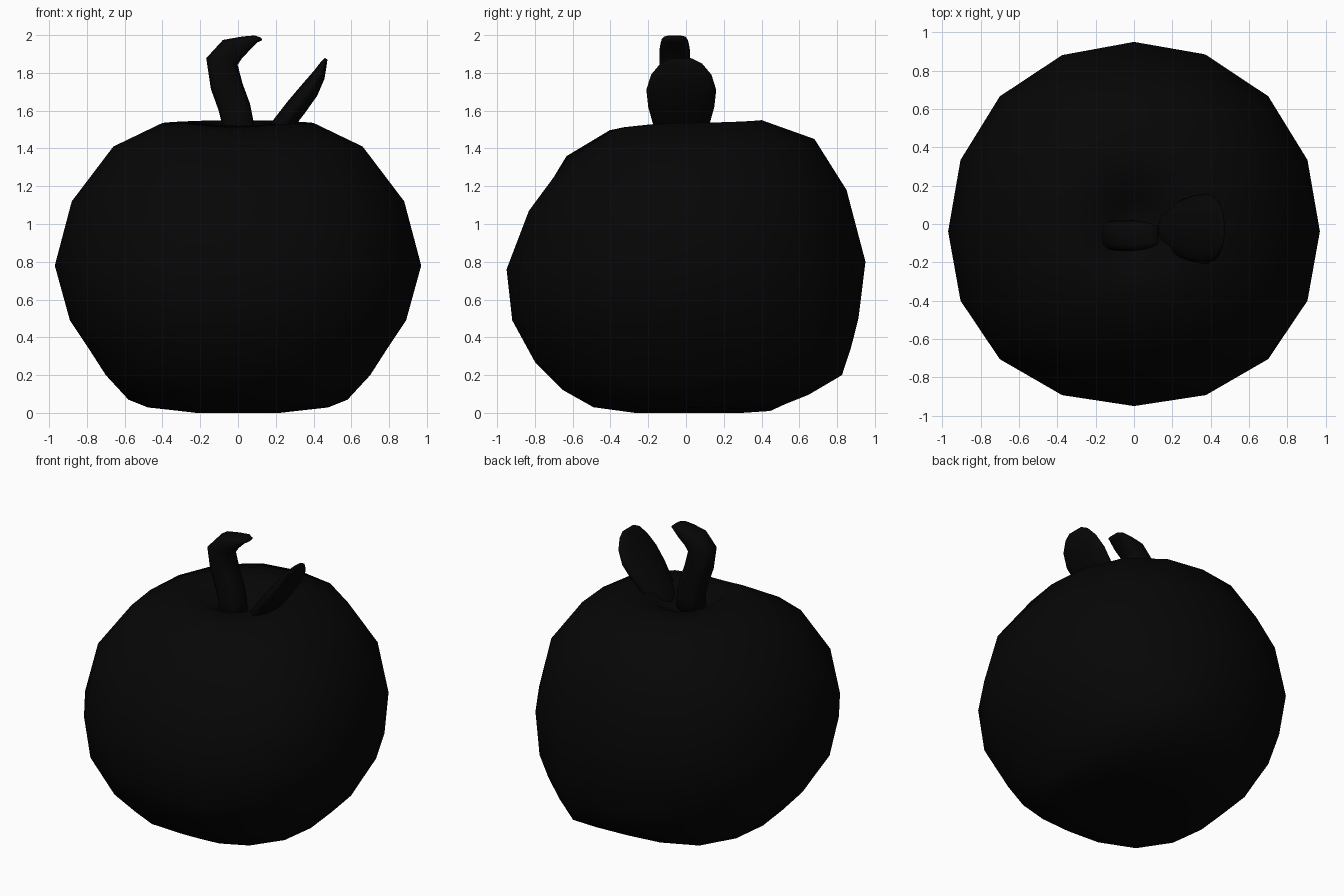
import bpy, bmesh
from math import sin, cos, pi, exp, radians, degrees, copysign
from mathutils import Vector

cube = bpy.data.objects.get("Cube")
if cube:
    bpy.data.objects.remove(cube)

# One near-black material for every part
black = bpy.data.materials.new("soft black")
black.use_nodes = True
colour = (0.0018, 0.0018, 0.0018, 1)
black.diffuse_color = colour
black.node_tree.nodes["Principled BSDF"].inputs["Base Color"].default_value = colour


def loft(name, rings, start=None, end=None):
    """Skin closed rings of points; close each end with a pole point or a cap."""
    bm = bmesh.new()
    loops = [[bm.verts.new(p) for p in ring] for ring in rings]
    count = len(loops[0])
    for low, high in zip(loops, loops[1:]):
        for i in range(count):
            j = (i + 1) % count
            bm.faces.new((low[i], low[j], high[j], high[i]))
    for loop, pole in ((loops[0], start), (loops[-1], end)):
        if pole is None:
            bm.faces.new(loop)
        else:
            tip = bm.verts.new(pole)
            for i in range(count):
                bm.faces.new((loop[i], loop[(i + 1) % count], tip))
    bmesh.ops.recalc_face_normals(bm, faces=bm.faces)
    for face in bm.faces:
        face.smooth = True
    mesh = bpy.data.meshes.new(name)
    bm.to_mesh(mesh)
    bm.free()
    mesh.materials.append(black)
    obj = bpy.data.objects.new(name, mesh)
    bpy.context.collection.objects.link(obj)
    return obj


# Uneven swellings and a dent in the fruit: bearing in degrees, height, amount
swellings = [(64, .28, .09), (102, .2, -.04), (235, 1.35, .09)]


def fullness(a, z):
    """Squarish diagonals, stronger away from the waist, plus the swellings."""
    grow = 1 + (.02 + .08 * abs(z - .78)) * sin(2 * a) ** 2
    for bearing, height, amount in swellings:
        away = ((degrees(a) - bearing) / 22) ** 2 + ((z - height) / .25) ** 2
        grow += amount * exp(-away)
    return grow


def body_ring(side, front, back, sides=16):
    """Ring through the (reach, height) of the sides, the front and the back."""
    points = []
    for i in range(sides):
        a = 2 * pi * i / sides
        reach, height = back if sin(a) > 0 else front
        z = side[1] + (height - side[1]) * sin(a) ** 2
        grow = fullness(a, z)
        y = reach * sin(a) * grow - .04 * side[0] * cos(a) ** 2
        points.append((side[0] * cos(a) * grow, y, z))
    return points


def section(x, y, z, tilt, thick, wide, power, sides=12):
    """Rounded section; tilt is the lean of its thickness axis in degrees."""
    across = Vector((cos(radians(tilt)), 0, sin(radians(tilt))))
    points = []
    for i in range(sides):
        a = 2 * pi * i / sides
        u = copysign(abs(cos(a)) ** power, cos(a))
        v = copysign(abs(sin(a)) ** power, sin(a))
        points.append(Vector((x, y, z)) + across * (u * thick) + Vector((0, v * wide, 0)))
    return points


# Fruit body: fuller at the upper back, hollow at the crown and underside
body_profile = [
    ((.22, 0), (.27, 0), (.30, 0)),
    ((.48, .03), (.49, .03), (.45, .01)),
    ((.58, .07), (.65, .12), (.65, .10)),
    ((.70, .20), (.80, .27), (.81, .20)),
    ((.79, .34), (.86, .38), (.86, .35)),
    ((.89, .49), (.92, .49), (.91, .50)),
    ((.97, .78), (.95, .76), (.95, .80)),
    ((.88, 1.12), (.83, 1.07), (.85, 1.18)),
    ((.66, 1.41), (.62, 1.35), (.68, 1.45)),
    ((.40, 1.535), (.40, 1.49), (.40, 1.55)),
    ((.21, 1.535), (.23, 1.52), (.23, 1.53)),
    ((.12, 1.45), (.13, 1.45), (.12, 1.45)),
]
loft("fruit_body", [body_ring(*row) for row in body_profile],
     start=(0, 0, .06), end=(0, 0, 1.42))

# Hooked stem: centre x, height, tilt, half thickness, half width
stem_path = [
    (0, 1.38, 0, .09, .08),
    (0, 1.53, 0, .085, .08),
    (-.02, 1.62, 12, .085, .08),
    (-.06, 1.73, 10, .085, .08),
    (-.085, 1.86, -12, .085, .08),
    (-.03, 1.925, -45, .07, .08),
    (.04, 1.955, -62, .042, .075),
    (.095, 1.98, -65, .02, .062),
    (.125, 1.98, -65, .008, .045),
]
loft("stem", [section(x, -.06, z, tilt, thick, wide, .65)
              for x, z, tilt, thick, wide in stem_path])

# Thick leaf leaning to the left: centre x, height, half thickness, half width
leaf_path = [
    (.13, 1.40, .03, .07),
    (.18, 1.46, .05, .12),
    (.24, 1.53, .055, .15),
    (.31, 1.62, .055, .175),
    (.38, 1.71, .05, .185),
    (.43, 1.79, .035, .16),
    (.455, 1.85, .018, .11),
    (.467, 1.875, .008, .06),
]
loft("leaf", [section(x, -.025, z, -38, thick, wide, 1)
              for x, z, thick, wide in leaf_path])
